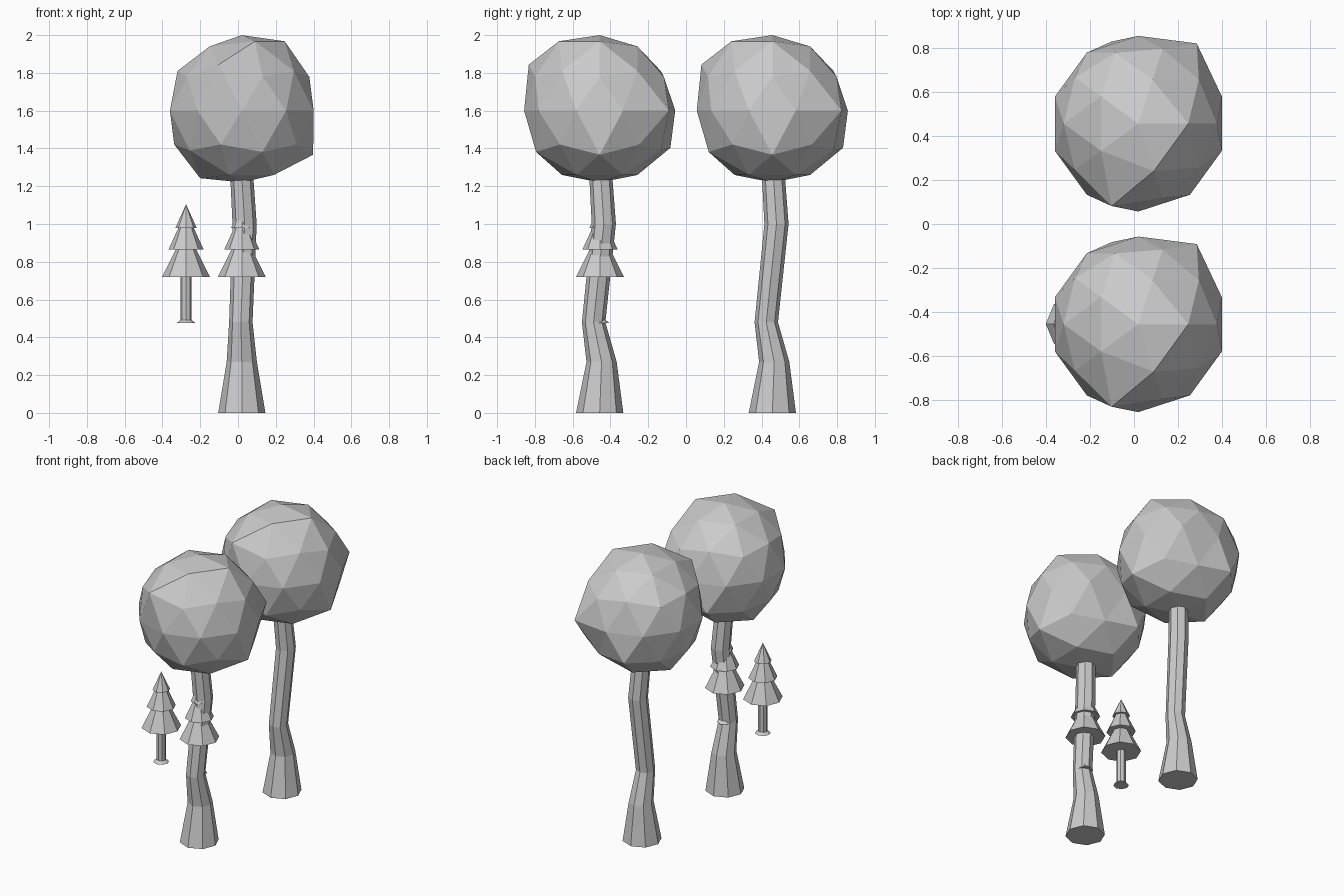
import bpy, bmesh
from math import cos, sin, pi
from mathutils import Vector

if "Cube" in bpy.data.objects:
    bpy.data.objects.remove(bpy.data.objects["Cube"])

SIDES = 8


def finish(bm, name, location):
    bmesh.ops.recalc_face_normals(bm, faces=bm.faces)
    mesh = bpy.data.meshes.new(name)
    bm.to_mesh(mesh)
    bm.free()
    obj = bpy.data.objects.new(name, mesh)
    obj.location = location
    bpy.context.collection.objects.link(obj)


def loft(name, rings, location):
    """Eight-sided closed loft through rings of (x, y, z, radius)."""
    bm = bmesh.new()
    loops = [[bm.verts.new((x + r * cos(2 * pi * i / SIDES), y + r * sin(2 * pi * i / SIDES), z))
              for i in range(SIDES)] for x, y, z, r in rings]
    for low, high in zip(loops, loops[1:]):
        for i in range(SIDES):
            j = (i + 1) % SIDES
            bm.faces.new((low[i], low[j], high[j], high[i]))
    bm.faces.new(loops[0])
    bm.faces.new(loops[-1])
    bmesh.ops.remove_doubles(bm, verts=bm.verts, dist=0.0005)
    finish(bm, name, location)


# Lumps of the crown: direction and how far that vertex is pushed
LUMPS = [
    ((0.526, 0, 0.851), 1.08), ((0.162, -0.5, 0.851), 1.08),
    ((-0.263, -0.809, 0.526), 1.16), ((0.588, 0.809, 0), 1.13),
    ((-0.276, 0.851, -0.447), 1.10), ((0.851, 0, -0.526), 1.11),
    ((-0.526, 0, -0.851), 1.05), ((0.263, -0.809, -0.526), 1.04),
    ((0, 0, -1), 0.95),
]


def crown(name, location):
    bm = bmesh.new()
    bmesh.ops.create_icosphere(bm, subdivisions=2, radius=0.4)
    for direction, scale in LUMPS:
        target = Vector(direction) * 0.4
        v = min(bm.verts, key=lambda v: (v.co - target).length)
        v.co *= scale
    finish(bm, name, location)


# Round trees: bent flared trunk with a faceted crown
TRUNK = [(0, 0, 0, 0.125), (0, 0.01, 0.27, 0.08), (-0.005, -0.032, 0.48, 0.062),
         (0.015, 0.022, 1.0, 0.064), (0.0, 0.006, 1.25, 0.061)]
for label, y in (("front", -0.457), ("back", 0.457)):
    loft(label + "_trunk", TRUNK, (0.02, y, 0))
    crown(label + "_crown", (0.02, y, 1.6))

# Small pines: stem with a flared foot and three stacked tiers
STEM = [(0.475, 0.05), (0.492, 0.03), (0.73, 0.03)]
TIERS = [(0.72, 0.127, 0.87, 0.052), (0.865, 0.093, 0.985, 0.038), (0.98, 0.056, 1.105, 0.0001)]
for label, x in (("side", -0.275), ("inner", 0.02)):
    loft(label + "_pine_stem", [(0, 0, z, r) for z, r in STEM], (x, -0.455, 0))
    for n, (z0, r0, z1, r1) in enumerate(TIERS, 1):
        if r1 > 0.001:
            loft(f"{label}_pine_tier_{n}", [(0, 0, z0, r0), (0, 0, z1, r1)], (x, -0.455, 0))
        else:
            bm = bmesh.new()
            bmesh.ops.create_cone(bm, cap_ends=True, segments=SIDES, radius1=r0, radius2=0, depth=z1 - z0)
            finish(bm, f"{label}_pine_tip", (x, -0.455, (z0 + z1) / 2))
